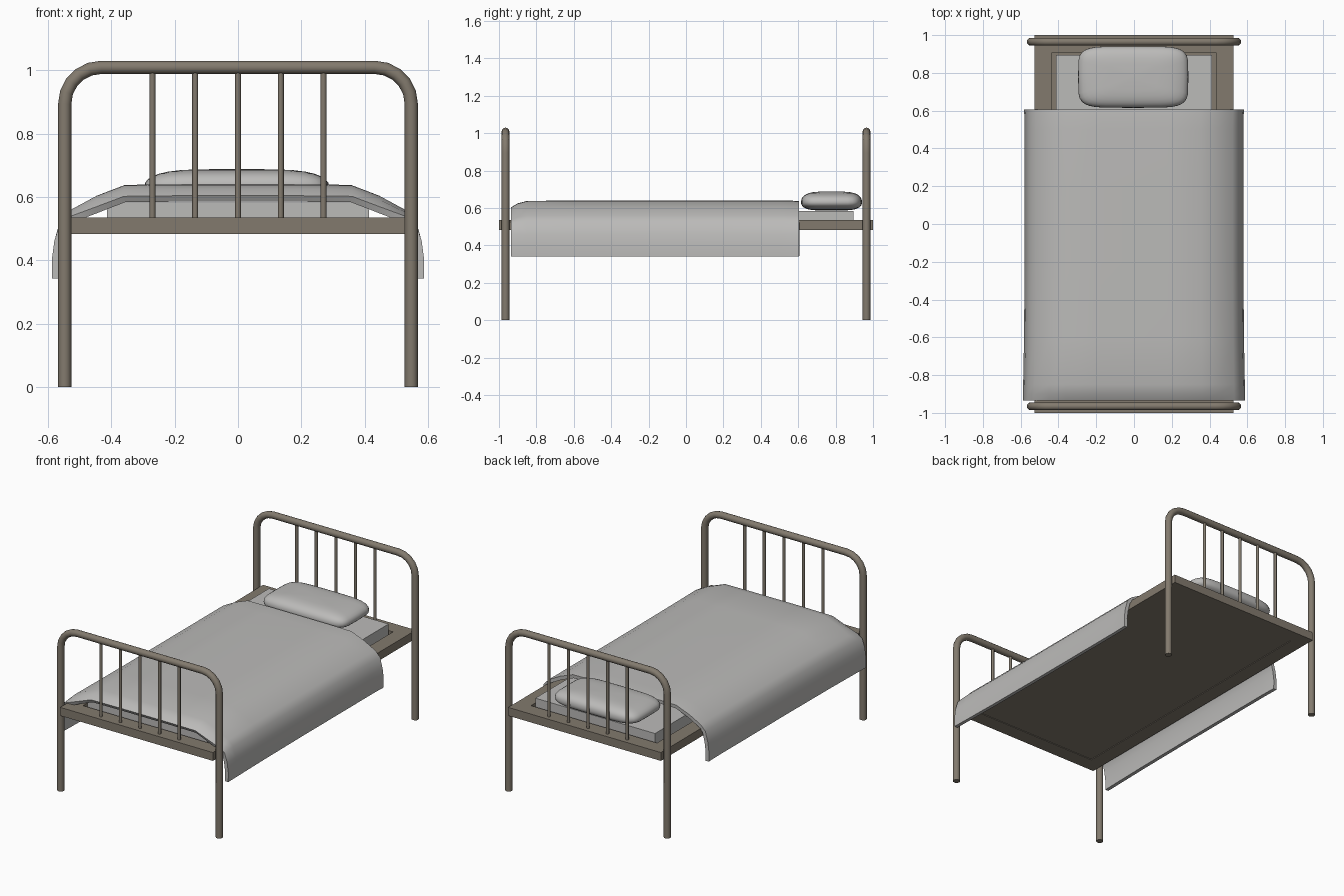
import bpy, bmesh, math

if "Cube" in bpy.data.objects:
    bpy.data.objects.remove(bpy.data.objects["Cube"])

def mat(name, c):
    m = bpy.data.materials.new(name)
    m.diffuse_color = (*c, 1)
    m.use_nodes = True
    m.node_tree.nodes["Principled BSDF"].inputs["Base Color"].default_value = m.diffuse_color
    return m

METAL = mat("taupe metal", (0.225, 0.195, 0.155))
CLOTH = mat("grey cloth", (0.50, 0.495, 0.485))

def add(name, bm, m, angle=None):
    bmesh.ops.recalc_face_normals(bm, faces=bm.faces)
    me = bpy.data.meshes.new(name)
    bm.to_mesh(me)
    bm.free()
    me.materials.append(m)
    ob = bpy.data.objects.new(name, me)
    bpy.context.collection.objects.link(ob)
    if angle:
        smooth(ob, angle)
    return ob

def smooth(ob, angle):
    bpy.ops.object.select_all(action='DESELECT')
    ob.select_set(True)
    bpy.context.view_layer.objects.active = ob
    bpy.ops.object.shade_smooth_by_angle(angle=math.radians(angle))

def box(bm, x0, x1, y0, y1, z0, z1):
    vs = bmesh.ops.create_cube(bm, size=1)['verts']
    for v in vs:
        v.co = (x0 + (v.co.x + .5) * (x1 - x0),
                y0 + (v.co.y + .5) * (y1 - y0),
                z0 + (v.co.z + .5) * (z1 - z0))

def tube(name, pts, r, res):
    cu = bpy.data.curves.new(name, 'CURVE')
    cu.dimensions = '3D'
    cu.bevel_depth, cu.bevel_resolution, cu.use_fill_caps = r, res, True
    sp = cu.splines.new('POLY')
    sp.points.add(len(pts) - 1)
    for p, c in zip(sp.points, pts):
        p.co = (*c, 1)
    cu.materials.append(METAL)
    ob = bpy.data.objects.new(name, cu)
    bpy.context.collection.objects.link(ob)
    bpy.ops.object.select_all(action='DESELECT')
    ob.select_set(True)
    bpy.context.view_layer.objects.active = ob
    bpy.ops.object.convert(target='MESH')
    smooth(bpy.context.object, 50)

# bent tube ends with five thin bars each
R = 0.115
for name, y in (("foot", -0.965), ("head", 0.965)):
    arc = [(0.547 - R + R * math.cos(a), y, 1.009 - R + R * math.sin(a))
           for a in (math.pi / 2 * i / 5 for i in range(6))]
    right = [(0.547, y, 0)] + arc
    left = [(-p[0], p[1], p[2]) for p in reversed(right)]
    tube(name + "_frame_tube", right + left, 0.0208, 4)
    for i in range(-2, 3):
        tube(f"{name}_bar_{i + 3}", [(i * 0.135, y, 0.51), (i * 0.135, y, 1.0)], 0.0095, 2)

# bed base: four rails around a bottom panel
bm = bmesh.new()
for s in (-1, 1):
    box(bm, *sorted((s * 0.435, s * 0.527)), -1, 1, 0.483, 0.535)
    box(bm, -0.435, 0.435, *sorted((s * 0.907, s * 1.0)), 0.483, 0.535)
box(bm, -0.436, 0.436, -0.908, 0.908, 0.487, 0.502)
add("bed_base", bm, METAL)

# mattress
bm = bmesh.new()
box(bm, -0.413, 0.413, -0.895, 0.895, 0.502, 0.583)
ob = add("mattress", bm, CLOTH)

# blanket: draped cross-section swept along the bed, foot end curling down
half = [(0, .64), (.18, .64), (.36, .638), (.45, .604), (.53, .56),
        (.563, .525), (.58, .46), (.588, .40), (.587, .342)]
prof = [(-x, z) for x, z in reversed(half[1:])] + half
rows = [(-.935, .036, 1.0), (-.90, .015, 1.0), (-.85, .002, .998), (-.6, 0, .99), (-.2, 0, .985),
        (.2, 0, .985), (.5, 0, .985), (.57, .001, .987), (.605, .004, .99)]
bm = bmesh.new()
grid = []
for y, drop, sx in rows:
    grid.append([bm.verts.new((x * sx, y, z - drop * min(1, max(0, (z - .5) / .1))))
                 for x, z in prof])
for a, b in zip(grid, grid[1:]):
    for j in range(len(prof) - 1):
        bm.faces.new((a[j], a[j + 1], b[j + 1], b[j]))
ob = add("blanket", bm, CLOTH)
if sum(p.normal.z for p in ob.data.polygons) < 0:
    ob.data.flip_normals()
so = ob.modifiers.new("thickness", 'SOLIDIFY')
so.thickness, so.offset = 0.022, -1
bpy.context.view_layer.objects.active = ob
bpy.ops.object.modifier_apply(modifier="thickness")
smooth(ob, 60)

# pillow: squared-off ellipsoid, flatter underneath
bm = bmesh.new()
bmesh.ops.create_uvsphere(bm, u_segments=32, v_segments=16, radius=1)
pw = lambda v, e: math.copysign(abs(v) ** e, v)
for v in bm.verts:
    t = math.atan2(v.co.y, v.co.x)
    h = min(1, math.hypot(v.co.x, v.co.y))
    k = h ** 0.5 if h > 1e-4 else 0
    z = pw(v.co.z, 0.85)
    v.co = (-0.004 + 0.292 * k * pw(math.cos(t), .38),
            0.778 + 0.163 * k * pw(math.sin(t), .38),
            0.63 + z * (0.058 if z > 0 else 0.044))
add("pillow", bm, CLOTH, 60)
